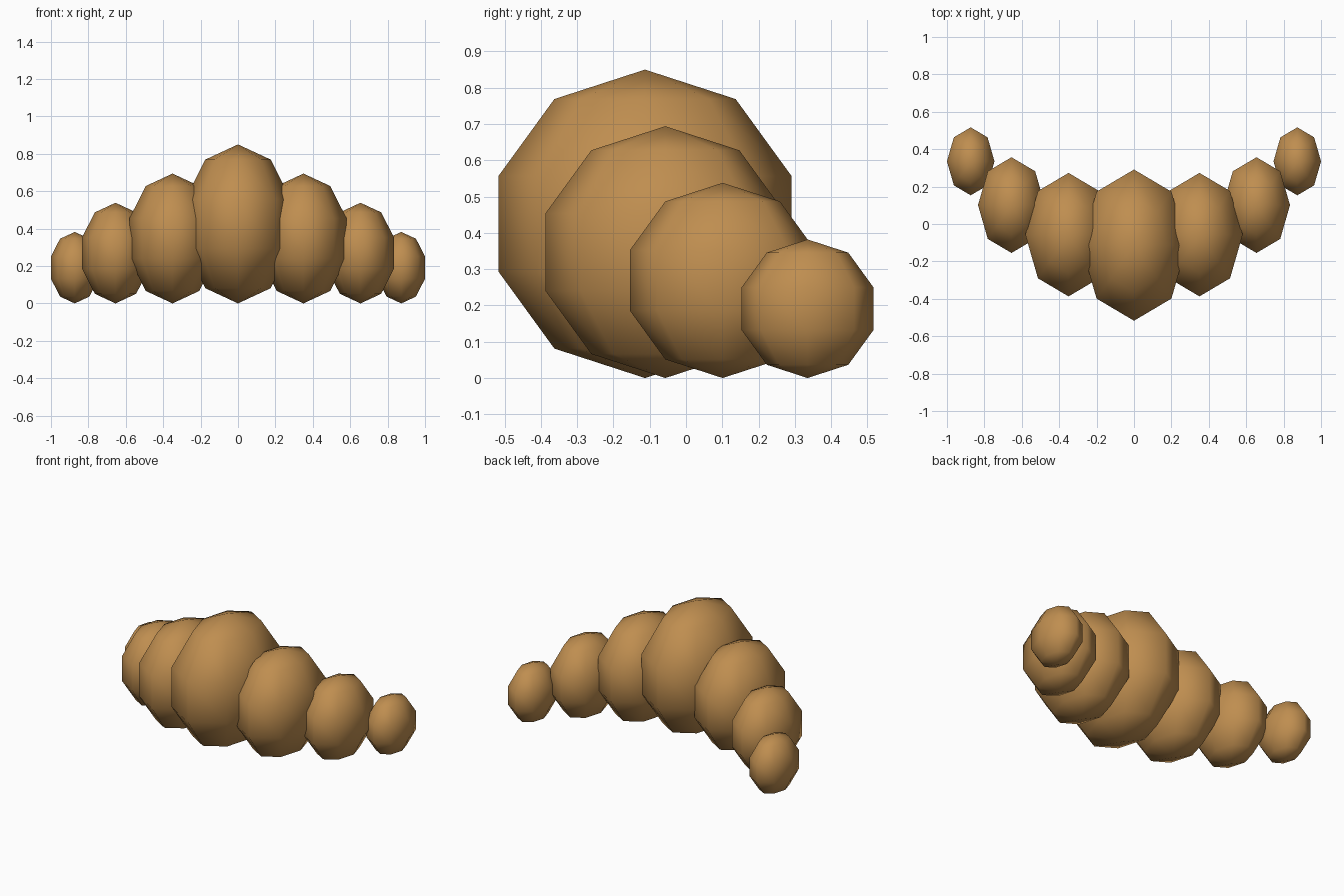
import bpy
import math

cube = bpy.data.objects.get("Cube")
if cube:
    bpy.data.objects.remove(cube, do_unlink=True)

# Baked crust colour
crust = bpy.data.materials.new("golden_crust")
crust.use_nodes = True
color = (0.52, 0.27, 0.08, 1)
crust.diffuse_color = color
crust.node_tree.nodes["Principled BSDF"].inputs["Base Color"].default_value = color


def lobe(name, x, y, radius):
    """One low-poly puff of dough, squashed sideways and resting on the ground."""
    bpy.ops.mesh.primitive_uv_sphere_add(
        segments=8, ring_count=5, radius=radius, location=(x, y, radius))
    obj = bpy.context.object
    obj.name = name
    obj.scale.x = 0.7
    bpy.ops.object.transform_apply(location=False, rotation=False, scale=True)
    bpy.ops.object.shade_smooth_by_angle(angle=math.radians(60))
    obj.data.materials.append(crust)


# Crescent of lobes, shrinking and curving back towards the tips
lobe("middle_lobe", 0, -0.113, 0.425)
for side, sign in (("left", 1), ("right", -1)):
    lobe(side + "_inner_lobe", sign * 0.35, -0.057, 0.347)
    lobe(side + "_outer_lobe", sign * 0.655, 0.101, 0.269)
    lobe(side + "_tip_lobe", sign * 0.873, 0.335, 0.191)
